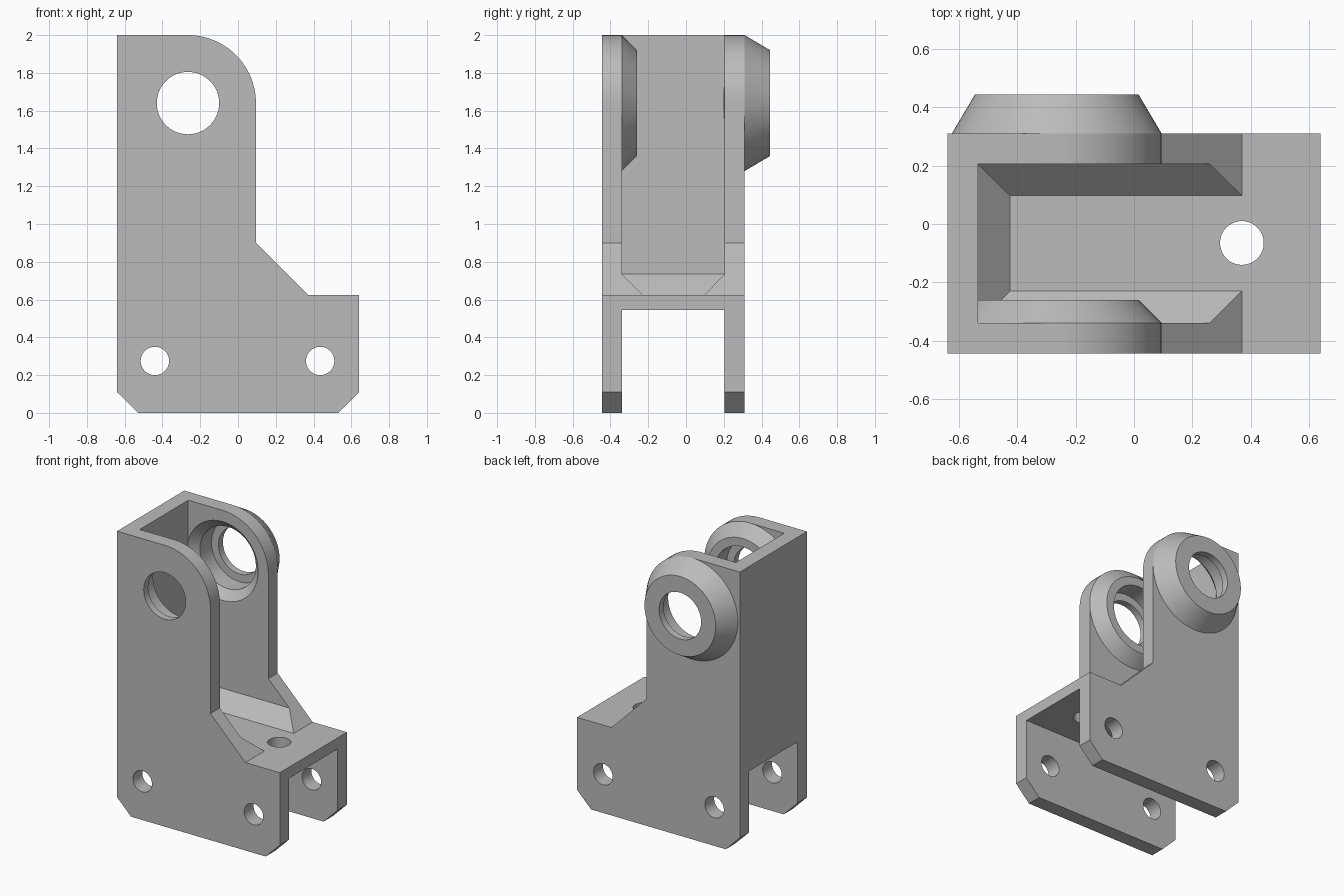
import bpy, bmesh
from math import sin, cos, pi
from mathutils import Vector

if "Cube" in bpy.data.objects:
    bpy.data.objects.remove(bpy.data.objects["Cube"], do_unlink=True)

# Single grey material
grey = bpy.data.materials.new("plain grey")
grey.use_nodes = True
COLOUR = (0.5, 0.5, 0.5, 1)
grey.diffuse_color = COLOUR
grey.node_tree.nodes["Principled BSDF"].inputs["Base Color"].default_value = COLOUR

FRONT, BACK = -0.445, 0.31            # outer faces of the two cheeks
IN_FRONT, IN_BACK = -0.34, 0.205      # inner faces of the two cheeks
DECK_LOW, DECK_TOP = 0.545, 0.625
PIVOT_X, PIVOT_Z, PIVOT_R = -0.265, 1.64, 0.36
SEGMENTS = 96


def finish(name, bm):
    bmesh.ops.recalc_face_normals(bm, faces=bm.faces)
    mesh = bpy.data.meshes.new(name)
    bm.to_mesh(mesh)
    bm.free()
    mesh.materials.append(grey)
    obj = bpy.data.objects.new(name, mesh)
    bpy.context.collection.objects.link(obj)
    return obj


def loft(name, rings):
    """Closed solid through rings with equal point counts."""
    bm = bmesh.new()
    loops = [[bm.verts.new(p) for p in ring] for ring in rings]
    for a, b in zip(loops, loops[1:]):
        for i in range(len(a)):
            j = (i + 1) % len(a)
            bm.faces.new((a[i], a[j], b[j], b[i]))
    bm.faces.new(loops[0])
    bm.faces.new(loops[-1])
    return finish(name, bm)


def rect(x0, x1, y0, y1, z):
    return [(x0, y0, z), (x1, y0, z), (x1, y1, z), (x0, y1, z)]


def circle(x, z, r, y):
    turn = [2 * pi * i / SEGMENTS for i in range(SEGMENTS)]
    return [(x + r * cos(t), y, z + r * sin(t)) for t in turn]


def boss(name, profile):
    """Open turned surface around the pivot axis; profile is (y, radius)."""
    bm = bmesh.new()
    verts = [bm.verts.new((PIVOT_X + r, y, PIVOT_Z)) for y, r in profile]
    edges = [bm.edges.new(pair) for pair in zip(verts, verts[1:])]
    bmesh.ops.spin(bm, geom=verts + edges, cent=(PIVOT_X, 0, PIVOT_Z), axis=(0, 1, 0),
                   angle=2 * pi, steps=SEGMENTS, use_merge=True)
    bmesh.ops.remove_doubles(bm, verts=bm.verts, dist=1e-5)
    obj = finish(name, bm)
    # point the end face away from the cheek it stands on
    outward = profile[1][0] - profile[0][0]
    cap = [p for p in obj.data.polygons if abs(p.normal.y) > 0.99
           and abs(p.center.y - profile[1][0]) < 1e-3]
    if cap[0].normal.y * outward < 0:
        obj.data.flip_normals()
    return obj


def smooth(obj):
    bpy.ops.object.select_all(action='DESELECT')
    obj.select_set(True)
    bpy.context.view_layer.objects.active = obj
    bpy.ops.object.shade_smooth_by_angle(angle=0.4)


def cut(obj, cutter):
    bpy.context.view_layer.objects.active = obj
    mod = obj.modifiers.new("cut", 'BOOLEAN')
    mod.operation, mod.solver, mod.object = 'DIFFERENCE', 'EXACT', cutter
    cutter.hide_render = True
    bpy.ops.object.modifier_apply(modifier=mod.name)
    bpy.data.objects.remove(cutter, do_unlink=True)


# Bracket body: side outline pushed through the full width
outline = [(-0.64, 0.11), (-0.53, 0), (0.53, 0), (0.64, 0.11),
           (0.64, DECK_TOP), (0.37, DECK_TOP), (0.095, 0.9)]
for i in range(SEGMENTS // 4 + 1):
    t = 2 * pi * i / SEGMENTS
    outline.append((PIVOT_X + PIVOT_R * cos(t), PIVOT_Z + PIVOT_R * sin(t)))
outline.append((-0.64, 2.0))
body = loft("bracket_body", [[(x, y, z) for x, z in outline] for y in (FRONT, BACK)])

# Upper channel with sloped lower edges
cut(body, loft("channel_cutter", [
    rect(-0.425, 0.9, -0.23, 0.097, DECK_TOP),
    rect(-0.535, 0.9, IN_FRONT, IN_BACK, 0.735),
    rect(-0.535, 0.9, IN_FRONT, IN_BACK, 2.3)]))

# Lower slot, open at both ends
cut(body, loft("slot_cutter", [rect(-0.9, 0.9, IN_FRONT, IN_BACK, z)
                               for z in (-0.2, DECK_LOW)]))

# Bolt holes through the cheeks
for x in (-0.44, 0.435):
    cut(body, loft("bolt_cutter", [circle(x, 0.275, 0.075, y) for y in (-0.6, 0.6)]))

# Vertical hole through the deck
deck_ring = circle(0.37, -0.065, 0.075, 0)
cut(body, loft("deck_cutter", [[(x, y, z) for x, _, y in deck_ring] for z in (0.4, 0.8)]))

# Pivot bore: narrow lip, bearing pocket, then a flared mouth in the back cheek
bore = [(-0.6, 0.165), (-0.395, 0.165), (-0.395, 0.22), (0.2, 0.22),
        (0.2, 0.285), (0.265, 0.22), (0.6, 0.22)]
cut(body, loft("bore_cutter", [circle(PIVOT_X, PIVOT_Z, r, y) for y, r in bore]))
smooth(body)

# Bearing bosses
smooth(boss("front_inner_boss", [(IN_FRONT, PIVOT_R), (-0.26, 0.28),
                                 (-0.26, 0.22), (IN_FRONT, 0.22)]))
smooth(boss("back_outer_boss", [(BACK, PIVOT_R), (0.445, 0.28), (0.445, 0.165),
                                (0.395, 0.165), (0.395, 0.22), (BACK, 0.22)]))
